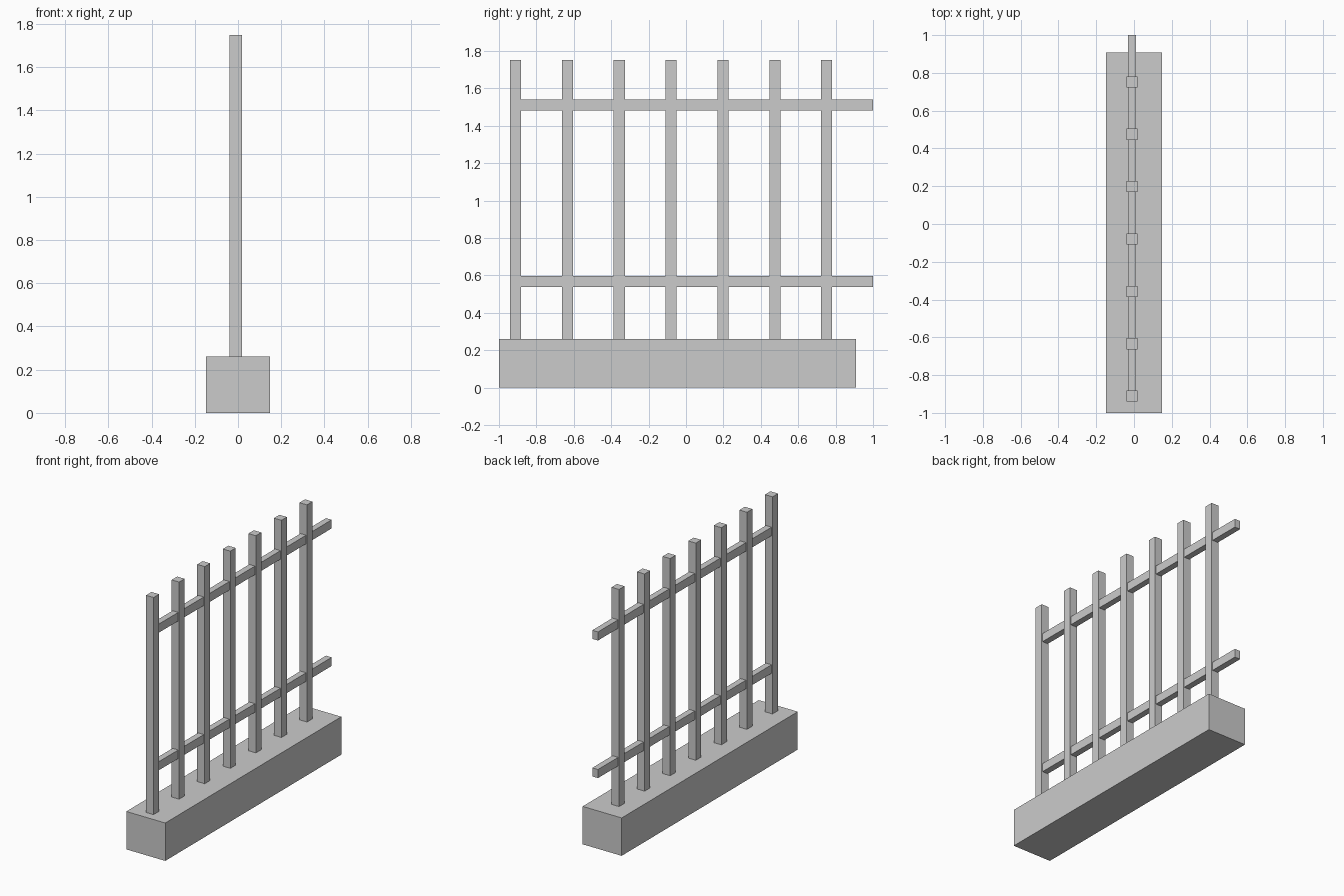
import bpy

if "Cube" in bpy.data.objects:
    bpy.data.objects.remove(bpy.data.objects["Cube"])

BASE_TOP = 0.26
POSTS = 7
POST_W = 0.059
STEP = 1.941 / POSTS      # spacing so the last rail ends at y = 1
START = -0.941            # front face of the first post


def box(name, x, y, z):
    """Axis-aligned box from (min, max) ranges."""
    bpy.ops.mesh.primitive_cube_add(size=1, location=[(a + b) / 2 for a, b in (x, y, z)])
    ob = bpy.context.object
    ob.name = name
    ob.scale = [b - a for a, b in (x, y, z)]
    bpy.ops.object.transform_apply(location=False, rotation=False, scale=True)
    return ob


def repeat(ob):
    """Repeat a fence part along the base."""
    mod = ob.modifiers.new("repeat", "ARRAY")
    mod.count = POSTS
    mod.use_relative_offset = False
    mod.use_constant_offset = True
    mod.constant_offset_displace = (0, STEP, 0)


# Low footing wall
box("footing", (-0.148, 0.148), (-1.0, 0.909), (0, BASE_TOP))

# Upright bars
repeat(box("upright_bars", (-0.039, 0.018), (START, START + POST_W), (BASE_TOP, 1.75)))

# Rail segments behind each bar
for name, z in (("lower_rail", 0.537), ("upper_rail", 1.481)):
    repeat(box(name, (-0.032, 0.011), (START + POST_W, START + STEP), (z, z + 0.059)))
